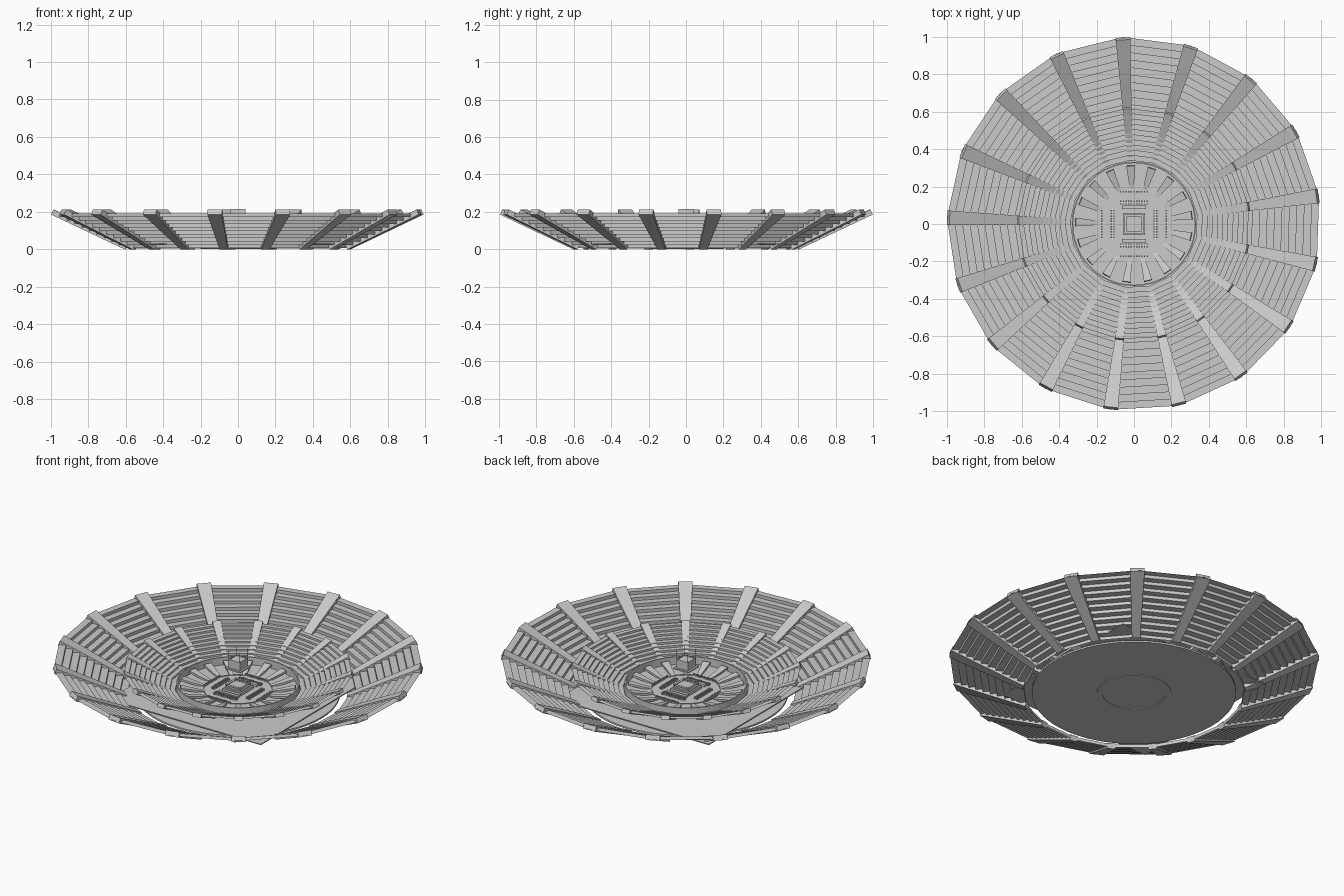
import bpy, bmesh, math
from mathutils import Matrix, Vector

if "Cube" in bpy.data.objects:
    bpy.data.objects.remove(bpy.data.objects["Cube"])

N = 17
A0 = math.radians(8.7)
STEP = 2 * math.pi / N


def finish(name, bm, normals=True):
    if normals:
        bmesh.ops.recalc_face_normals(bm, faces=bm.faces)
    me = bpy.data.meshes.new(name)
    bm.to_mesh(me)
    bm.free()
    ob = bpy.data.objects.new(name, me)
    bpy.context.collection.objects.link(ob)
    return ob


def revolve(name, profile, n=N, a0=A0, closed=False):
    """Sweep an (r, z) profile around the z axis."""
    bm = bmesh.new()
    rings = []
    for k in range(n):
        a = a0 + k * 2 * math.pi / n
        rings.append([bm.verts.new((r * math.cos(a), r * math.sin(a), z)) for r, z in profile])
    m = len(profile)
    for k in range(n):
        p, q = rings[k], rings[(k + 1) % n]
        for i in range(m if closed else m - 1):
            j = (i + 1) % m
            bm.faces.new((p[i], q[i], q[j], p[j]))
    return finish(name, bm, closed)


def tier(name, r0, z0, r1, z1, rows):
    """Stepped seating: riser then tread for every row."""
    prof = [(r0, z0)]
    dr, dz = (r1 - r0) / rows, (z1 - z0) / rows
    for i in range(rows):
        z = z0 + (i + 1) * dz
        prof += [(r0 + i * dr, z), (r0 + (i + 1) * dr, z)]
    return revolve(name, prof)


def ribs(name, start, end, w0, w1, thick):
    """Tapered sloping aisle beams, one at each polygon corner."""
    bm = bmesh.new()
    a, b = Vector((start[0], 0, start[1])), Vector((end[0], 0, end[1]))
    d = (b - a).normalized()
    down = Vector((d.z, 0, -d.x)) * thick
    for k in range(N):
        rot = Matrix.Rotation(A0 + k * STEP, 4, 'Z')
        vs = []
        for p, w in ((a, w0), (b, w1)):
            for off, s in ((Vector(), -1), (Vector(), 1), (down, 1), (down, -1)):
                vs.append(bm.verts.new(rot @ (p + off + Vector((0, s * w / 2, 0)))))
        bm.faces.new(vs[:4])
        bm.faces.new(vs[4:])
        for i in range(4):
            j = (i + 1) % 4
            bm.faces.new((vs[i], vs[j], vs[4 + j], vs[4 + i]))
    return finish(name, bm)


def boxes(name, items):
    """One object from (centre, size) boxes."""
    bm = bmesh.new()
    for c, s in items:
        bmesh.ops.create_cube(bm, size=1, matrix=Matrix.Translation(c) @ Matrix.Diagonal((*s, 1)))
    return finish(name, bm)


# Base disc, square floor slab and shallow rings under the base
revolve("base_disc", [(0.001, 0.004), (0.55, 0.004), (0.55, 0.014), (0.001, 0.014)], 64, 0, True)
boxes("floor_slab", [((0, 0, 0.027), (1.0, 1.0, 0.006))])
revolve("under_ring", [(0.17, 0), (0.2, 0), (0.2, 0.006), (0.17, 0.006)], 48, 0, True)

# Seating tiers and their aisle beams
tier("upper_seating", 0.60, 0.005, 1.0, 0.19, 10)
ribs("upper_aisles", (0.59, 0.025), (0.985, 0.212), 0.045, 0.078, 0.03)
tier("lower_seating", 0.34, 0.03, 0.62, 0.142, 10)
ribs("lower_aisles", (0.335, 0.03), (0.615, 0.158), 0.028, 0.048, 0.022)
ribs("floor_ramps", (0.19, 0.033), (0.31, 0.062), 0.022, 0.045, 0.012)

# Barrier around the floor and a low inner kerb
revolve("floor_barrier", [(0.325, 0.03), (0.332, 0.03), (0.332, 0.075), (0.325, 0.075)], 48, 0, True)
revolve("inner_kerb", [(0.183, 0.028), (0.187, 0.028), (0.187, 0.034), (0.183, 0.034)], 48, 0, True)

# Central stage
boxes("stage", [((0, 0, 0.037), (0.12, 0.12, 0.016)), ((0, 0, 0.049), (0.1, 0.1, 0.008))])
posts = [((x, y, 0.061), (0.004, 0.004, 0.02)) for x in (-.046, .046) for y in (-.046, .046)]
rails = []
for z in (0.06, 0.069):
    for s in (-.046, .046):
        rails += [((0, s, z), (0.092, 0.002, 0.002)), ((s, 0, z), (0.002, 0.092, 0.002))]
boxes("stage_posts", posts)
boxes("stage_rails", rails)

# Floor seats and long tables around the stage
seats = []
for row in (0.115, 0.13, 0.185):
    for i in range(-5, 6):
        for s in (-1, 1):
            seats.append(((i * 0.014, s * row * 0.93, 0.036), (0.007, 0.007, 0.012)))
            seats.append(((s * row * 0.93, i * 0.014, 0.036), (0.007, 0.007, 0.012)))
boxes("floor_seats", seats)
boxes("long_tables", [((0, s * 0.09, 0.037), (0.13, 0.018, 0.014)) for s in (-1, 1)])

# Hanging display: four screens around a core, with frame and cables
boxes("display_core", [((0, 0, 0.19), (0.062, 0.062, 0.044))])
screens = []
for s in (-1, 1):
    screens += [((s * 0.036, 0, 0.19), (0.006, 0.078, 0.05)),
                ((0, s * 0.036, 0.19), (0.078, 0.006, 0.05))]
boxes("display_screens", screens)
boxes("display_base", [((0, 0, 0.162), (0.1, 0.1, 0.008))])
boxes("display_cables", [((x, y, 0.24), (0.002, 0.002, 0.06)) for x in (-.035, .035) for y in (-.035, .035)])
